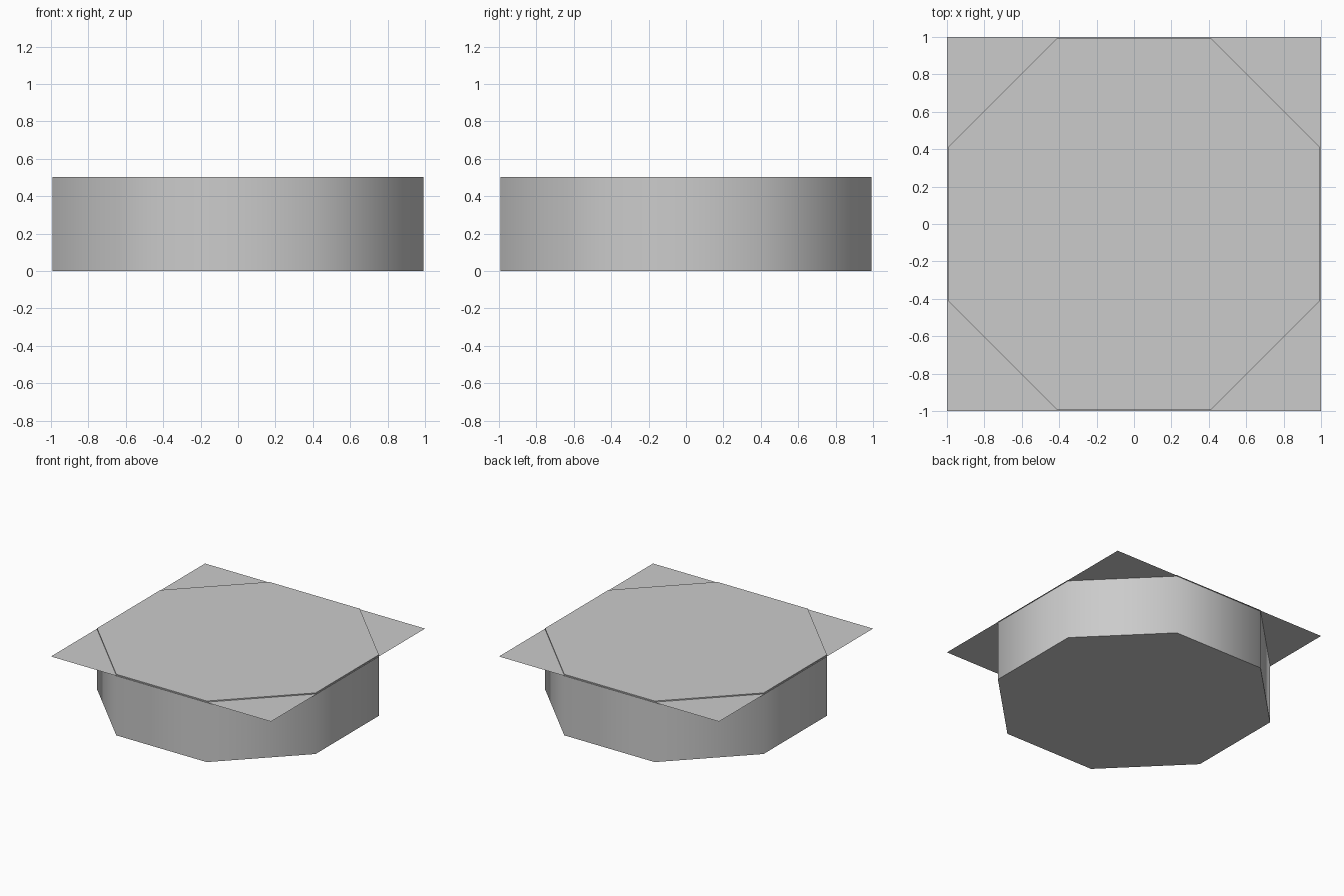
import bpy
import math

if "Cube" in bpy.data.objects:
    bpy.data.objects.remove(bpy.data.objects["Cube"])

HEIGHT = 0.502
APOTHEM = 0.993

# Eight-sided drum with flat sides facing the axes, smooth-shaded wall
bpy.ops.mesh.primitive_cylinder_add(
    vertices=8,
    radius=APOTHEM / math.cos(math.pi / 8),
    depth=HEIGHT,
    location=(0, 0, HEIGHT / 2),
    rotation=(0, 0, math.pi / 8),
)
drum = bpy.context.object
drum.name = "octagonal_drum"
bpy.ops.object.transform_apply(location=False, rotation=True, scale=False)
bpy.ops.object.shade_smooth_by_angle(angle=math.radians(60))

# Thin square sheet just below the drum's top face
bpy.ops.mesh.primitive_plane_add(size=2, location=(0, 0, HEIGHT - 0.009))
bpy.context.object.name = "square_sheet"
